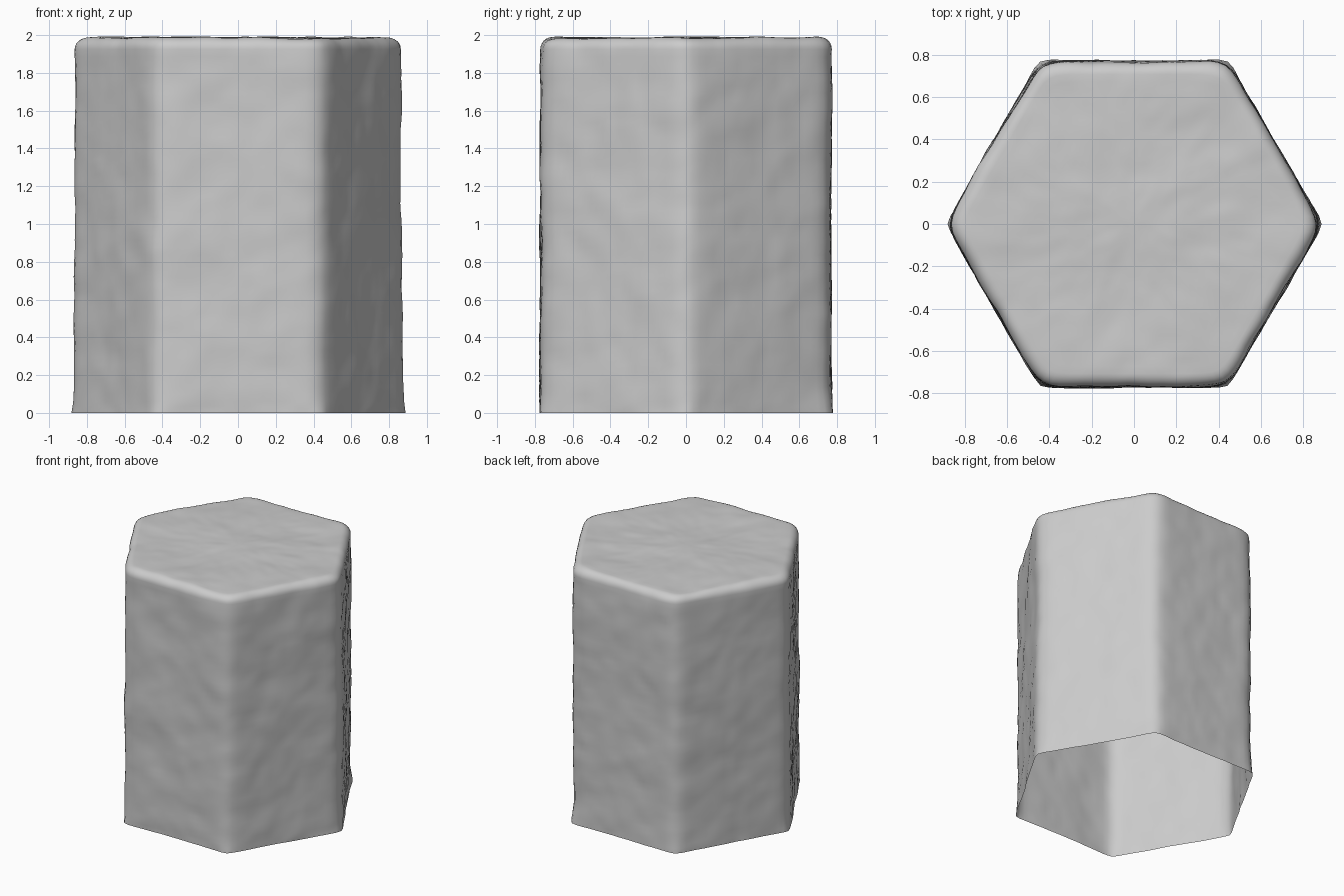
import bpy, bmesh, math
from mathutils import Vector, noise

if "Cube" in bpy.data.objects:
    bpy.data.objects.remove(bpy.data.objects["Cube"])

SIDES = 144      # points around the column
APOTHEM = 0.772  # centre to flat face
TOP = 1.985
BEVEL = 0.06


def hex_radius(angle, p):
    """Distance to a softly cornered hexagon with points on the x axis."""
    total = sum(abs(math.cos(angle - math.radians(30 + 60 * i))) ** p for i in range(3))
    return APOTHEM * total ** (-1 / p)


# Profile from the open foot, up the wall, round the rim, in over the cap
profile = [(0, 0), (0, 0.015), (0, 0.035)]
profile += [(0, 0.06 + (TOP - BEVEL - 0.06) * i / 48) for i in range(49)]
for i in range(1, 7):
    a = math.radians(15 * i)
    profile.append((BEVEL * (1 - math.cos(a)), TOP - BEVEL + BEVEL * math.sin(a)))
profile += [(BEVEL + (APOTHEM - BEVEL) * i / 20, TOP) for i in range(1, 20)]

# Column shell
bm = bmesh.new()
rings = []
for inset, z in profile:
    sharp = 26 + 40 * math.exp(-z / 0.04)
    scale = (1 - inset / APOTHEM) * (1 - 0.006 * z / TOP)
    ring = []
    for k in range(SIDES):
        a = 2 * math.pi * k / SIDES
        r = hex_radius(a, sharp) * scale
        ring.append(bm.verts.new((r * math.cos(a), r * math.sin(a), z)))
    rings.append(ring)
for low, high in zip(rings, rings[1:]):
    for k in range(SIDES):
        n = (k + 1) % SIDES
        bm.faces.new((low[k], low[n], high[n], high[k]))
centre = bm.verts.new((0, 0, TOP))
for k in range(SIDES):
    bm.faces.new((rings[-1][k], rings[-1][(k + 1) % SIDES], centre))
bm.normal_update()

# Weathered stone surface: broad swells plus small chips
moves = []
for v in bm.verts:
    broad = noise.noise(v.co * 2.6 + Vector((3.1, 7.7, 1.3)))
    fine = noise.noise(v.co * 6.5 + Vector((9.2, 0.4, 5.5)))
    chip = noise.noise(v.co * 15)
    moves.append(v.normal * (0.009 * broad + 0.006 * fine + 0.0025 * chip))
for v, m in zip(bm.verts, moves):
    on_foot = v.co.z < 0.001
    v.co += m
    v.co.z = 0 if on_foot else min(max(v.co.z, 0.004), 2.0)

mesh = bpy.data.meshes.new("stone_column")
bm.to_mesh(mesh)
bm.free()
mesh.shade_smooth()
column = bpy.data.objects.new("stone_column", mesh)
bpy.context.collection.objects.link(column)
